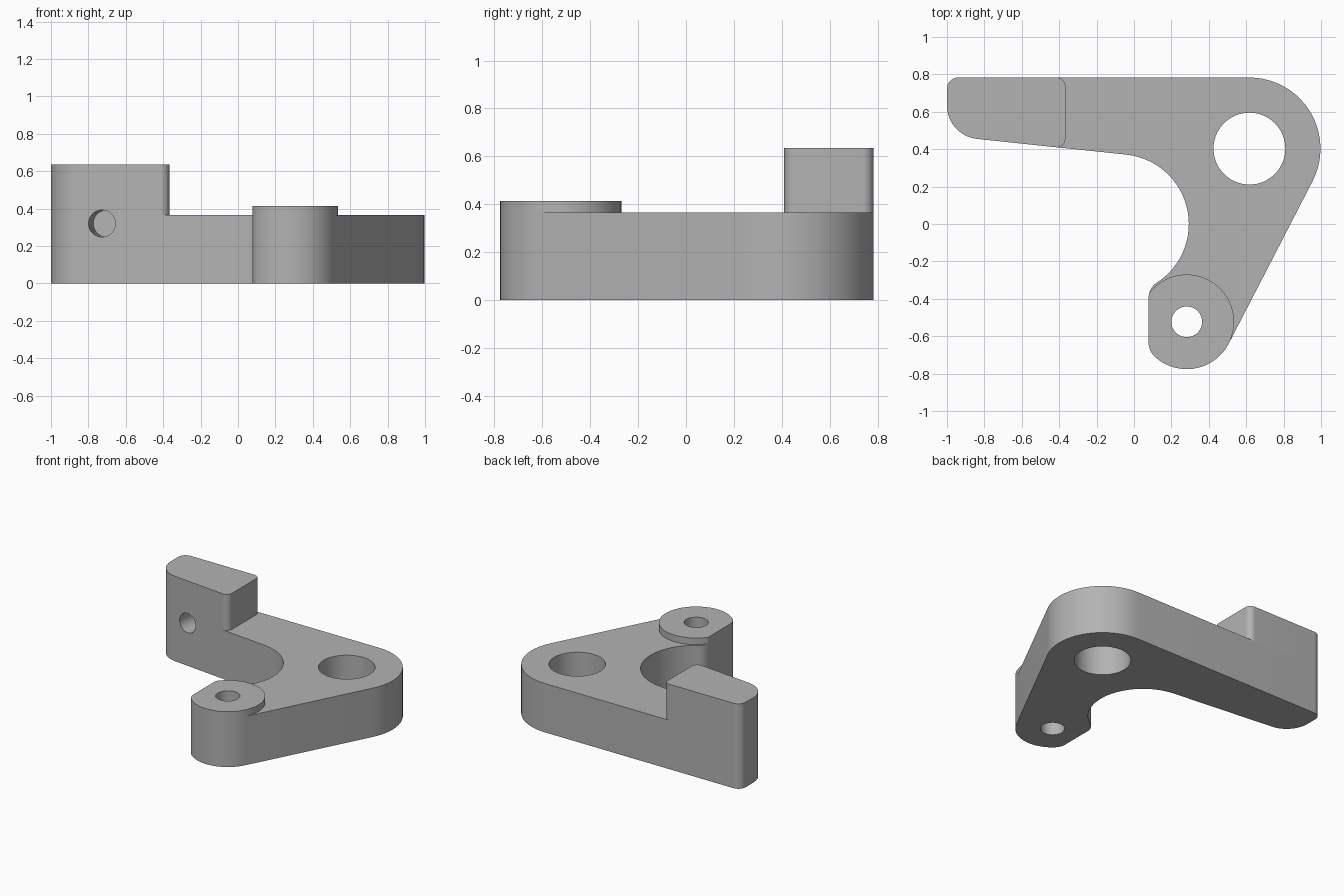
import bpy
import bmesh
from math import cos, sin, radians
from mathutils import Vector

cube = bpy.data.objects.get("Cube")
if cube:
    bpy.data.objects.remove(cube, do_unlink=True)

grey = bpy.data.materials.new("plain grey")
grey.use_nodes = True
grey.diffuse_color = (0.45, 0.45, 0.45, 1)
grey.node_tree.nodes["Principled BSDF"].inputs["Base Color"].default_value = grey.diffuse_color


def arc(x, y, r, start, end):
    """Points along an arc, angles in degrees."""
    n = max(3, round(abs(end - start) / 5))
    angles = [radians(start + (end - start) * i / n) for i in range(n + 1)]
    return [(x + r * cos(a), y + r * sin(a)) for a in angles]


def extrude_profile(name, outline, bottom, top):
    bm = bmesh.new()
    face = bm.faces.new([bm.verts.new((x, y, bottom)) for x, y in outline])
    ext = bmesh.ops.extrude_face_region(bm, geom=[face], use_keep_orig=True)
    moved = [v for v in ext["geom"] if isinstance(v, bmesh.types.BMVert)]
    bmesh.ops.translate(bm, verts=moved, vec=(0, 0, top - bottom))
    bmesh.ops.recalc_face_normals(bm, faces=bm.faces)
    mesh = bpy.data.meshes.new(name)
    bm.to_mesh(mesh)
    bm.free()
    mesh.materials.append(grey)
    obj = bpy.data.objects.new(name, mesh)
    bpy.context.collection.objects.link(obj)
    return obj


def cutter(name, centre, radius, length, axis=(0, 0, 1)):
    bpy.ops.mesh.primitive_cylinder_add(vertices=64, radius=radius, depth=length, location=centre)
    obj = bpy.context.object
    obj.name = name
    obj.rotation_euler = Vector(axis).to_track_quat("Z", "Y").to_euler()
    obj.data.materials.append(grey)
    obj.hide_render = True
    return obj


# Shared corners of the outlines
BODY_TOP = 0.365
arm_end = arc(-0.94, 0.723, 0.06, 90, 180) + arc(-0.82, 0.634, 0.18, 180, 264)
boss_lower_corner = arc(0.178, -0.635, 0.1, 180, 227)

# Angled body plate with a scooped inner side
body = extrude_profile(
    "bracket_body",
    arc(0.617, 0.403, 0.38, -27.3, 90)
    + arm_end
    + arc(-0.08, 0, 0.373, 84, -54)
    + arc(0.178, -0.396, 0.1, 123, 180)
    + boss_lower_corner
    + arc(0.282, -0.523, 0.253, 232, 332.7),
    0, BODY_TOP)

# Raised block at the end of the arm
block = extrude_profile(
    "end_block",
    arm_end + arc(-0.412, 0.455, 0.045, 264, 360) + arc(-0.412, 0.738, 0.045, 0, 90),
    BODY_TOP, 0.635)

# Low raised boss around the small hole
boss = extrude_profile(
    "raised_boss",
    arc(0.282, -0.523, 0.253, 232, 502.7)
    + arc(0.178, -0.396, 0.1, 168, 180)
    + boss_lower_corner,
    BODY_TOP, 0.414)

# Holes: two vertical through holes and one blind hole square to the sloping face
slope = Vector((0.1045, 0.9945, 0))
large_hole = cutter("large_hole_cutter", (0.617, 0.403, 0.2), 0.192, 1)
small_hole = cutter("small_hole_cutter", (0.282, -0.523, 0.2), 0.082, 1)
side_hole = cutter("side_hole_cutter", Vector((-0.727, 0.443, 0.32)) + slope * 0.04, 0.072, 0.4, slope)

for obj, holes in ((body, (large_hole, small_hole, side_hole)),
                   (block, (side_hole,)),
                   (boss, (small_hole,))):
    bpy.ops.object.select_all(action="DESELECT")
    obj.select_set(True)
    bpy.context.view_layer.objects.active = obj
    for hole in holes:
        mod = obj.modifiers.new(hole.name, "BOOLEAN")
        mod.operation = "DIFFERENCE"
        mod.solver = "EXACT"
        mod.object = hole
        bpy.ops.object.modifier_apply(modifier=mod.name)
    bpy.ops.object.shade_smooth_by_angle(angle=radians(30))

for hole in (large_hole, small_hole, side_hole):
    bpy.data.objects.remove(hole, do_unlink=True)
